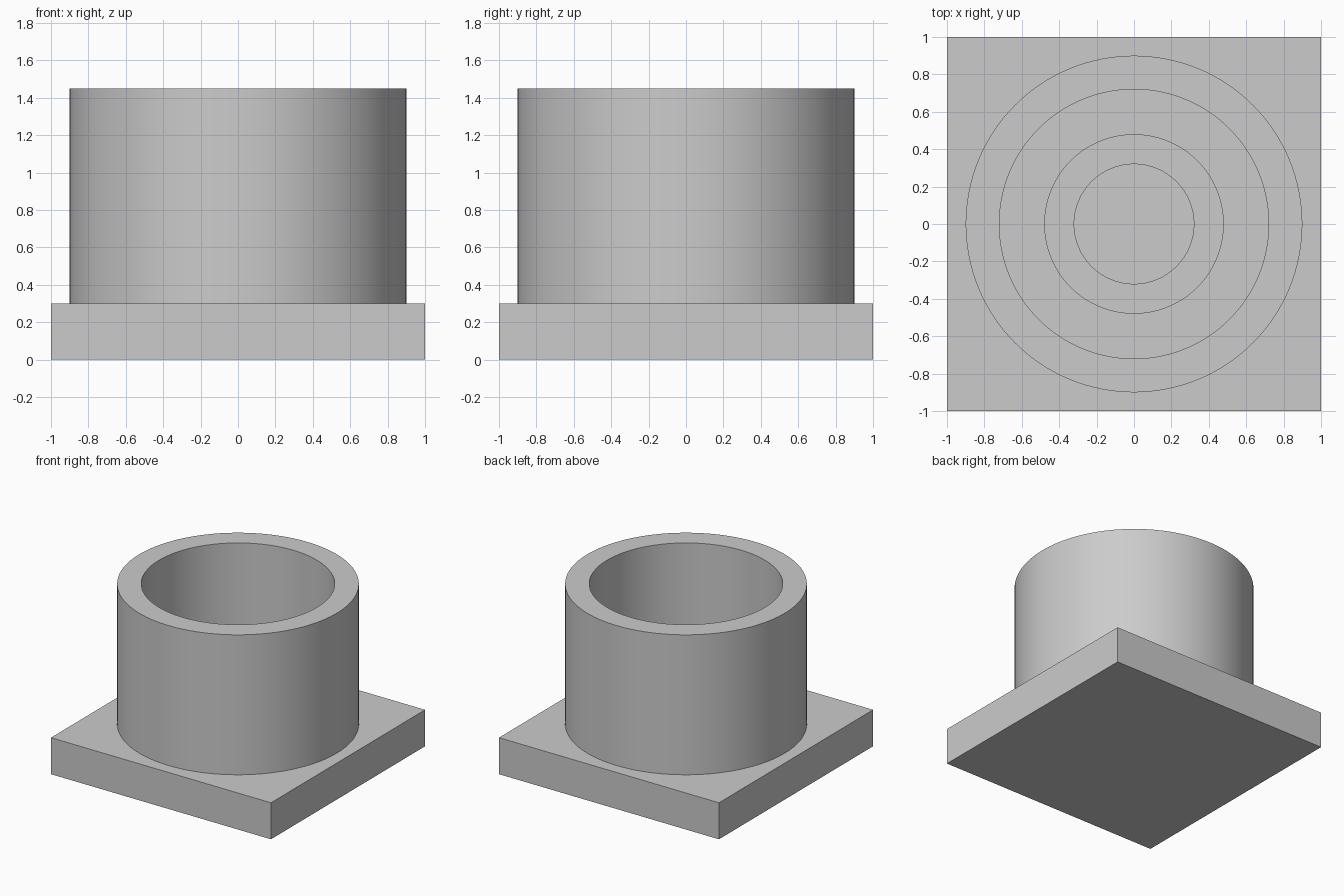
import bpy
import bmesh
import math

cube = bpy.data.objects.get("Cube")
if cube:
    bpy.data.objects.remove(cube, do_unlink=True)

BASE_TOP = 0.30
SEGMENTS = 128

# Plain grey finish for every part
grey = bpy.data.materials.new("light grey")
grey.use_nodes = True
colour = (0.6, 0.6, 0.6, 1)
grey.diffuse_color = colour
grey.node_tree.nodes["Principled BSDF"].inputs["Base Color"].default_value = colour


def add_object(name, bm):
    bmesh.ops.recalc_face_normals(bm, faces=bm.faces)
    mesh = bpy.data.meshes.new(name)
    bm.to_mesh(mesh)
    bm.free()
    mesh.materials.append(grey)
    obj = bpy.data.objects.new(name, mesh)
    bpy.context.collection.objects.link(obj)
    return obj


def add_tube(name, outer, inner, bottom, top):
    """Spin a rectangular wall section around the z axis."""
    bm = bmesh.new()
    section = [(outer, bottom), (outer, top), (inner, top), (inner, bottom)]
    verts = [bm.verts.new((r, 0, z)) for r, z in section]
    edges = [bm.edges.new((verts[i], verts[(i + 1) % 4])) for i in range(4)]
    bmesh.ops.spin(bm, geom=verts + edges, cent=(0, 0, 0), axis=(0, 0, 1),
                   angle=math.tau, steps=SEGMENTS, use_merge=True)
    bmesh.ops.remove_doubles(bm, verts=bm.verts, dist=0.0001)
    obj = add_object(name, bm)
    bpy.ops.object.select_all(action="DESELECT")
    obj.select_set(True)
    bpy.context.view_layer.objects.active = obj
    bpy.ops.object.shade_smooth_by_angle(angle=math.radians(30))
    return obj


# Square base plate
bm = bmesh.new()
bmesh.ops.create_cube(bm, size=1)
bmesh.ops.scale(bm, vec=(2, 2, BASE_TOP), verts=bm.verts)
bmesh.ops.translate(bm, vec=(0, 0, BASE_TOP / 2), verts=bm.verts)
add_object("base_plate", bm)

# Tall outer wall and short concentric collar on the plate
add_tube("outer_wall", 0.90, 0.72, BASE_TOP, 1.45)
add_tube("inner_collar", 0.48, 0.32, BASE_TOP, 0.60)
